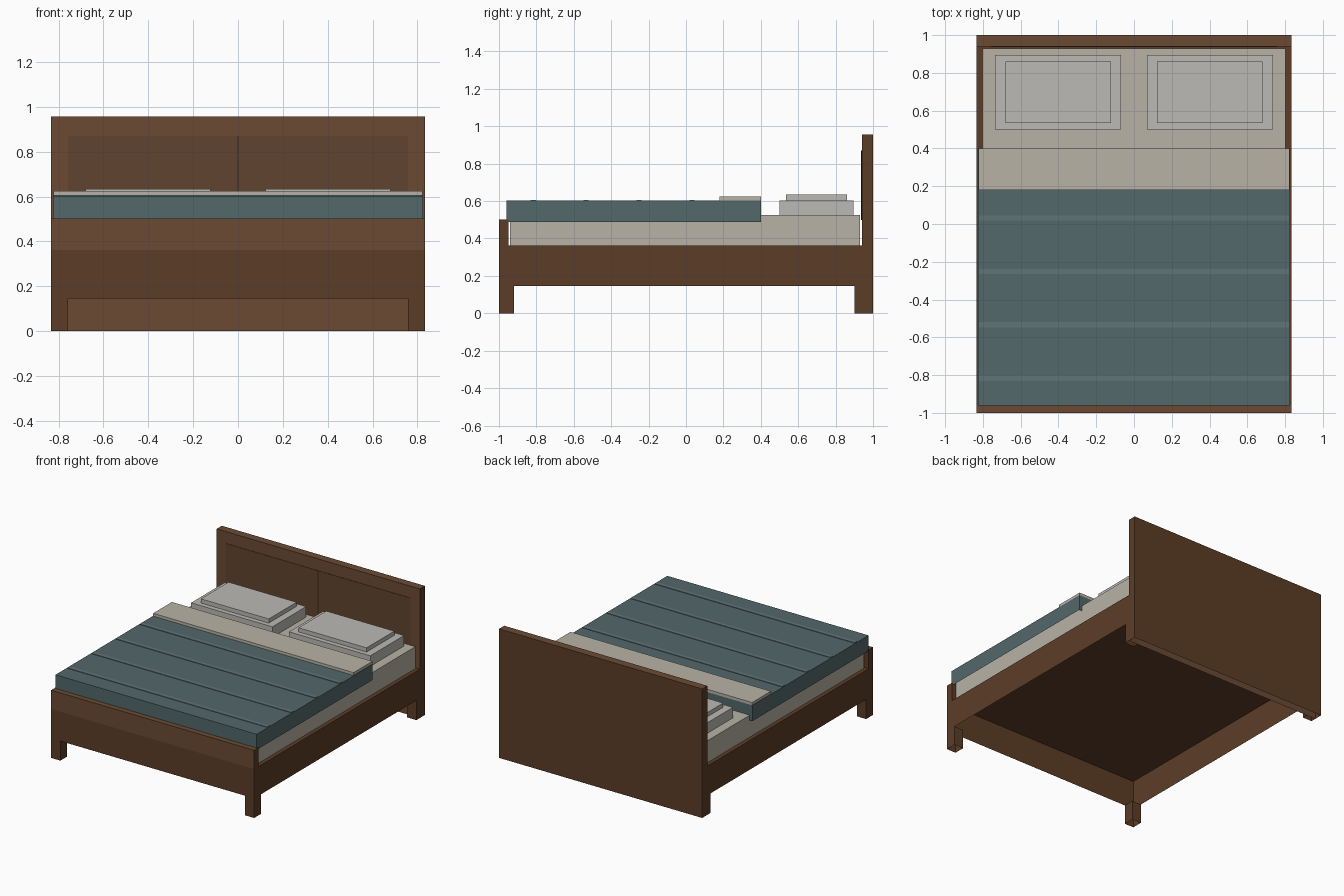
import bpy
import bmesh

if "Cube" in bpy.data.objects:
    bpy.data.objects.remove(bpy.data.objects["Cube"])


def material(name, r, g, b):
    m = bpy.data.materials.new(name)
    m.diffuse_color = (r, g, b, 1)
    m.use_nodes = True
    m.node_tree.nodes["Principled BSDF"].inputs["Base Color"].default_value = m.diffuse_color
    return m


dark_wood = material("dark_wood", 0.108, 0.047, 0.020)
wood = material("wood", 0.145, 0.068, 0.034)
panel_wood = material("panel_wood", 0.115, 0.056, 0.029)
groove_wood = material("groove_wood", 0.04, 0.02, 0.01)
linen = material("linen", 0.48, 0.45, 0.38)
pillow_cloth = material("pillow_cloth", 0.50, 0.49, 0.46)
blanket_cloth = material("blanket_cloth", 0.088, 0.140, 0.146)
seam_cloth = material("seam_cloth", 0.12, 0.175, 0.18)


def box(name, x, y, z, mat, side_mat=None):
    """Open-bottomed box spanning the (min, max) ranges.
    side_mat, if given, colours every face but the front and top."""
    bm = bmesh.new()
    bmesh.ops.create_cube(bm, size=1)
    for v in bm.verts:
        v.co = [(a + b) / 2 + c * (b - a) for (a, b), c in zip((x, y, z), v.co)]
    bm.normal_update()
    bottom = [f for f in bm.faces if f.normal.z < -0.5]
    bmesh.ops.delete(bm, geom=bottom, context='FACES_ONLY')
    for f in bm.faces:
        if side_mat and not (f.normal.y < -0.5 or f.normal.z > 0.5):
            f.material_index = 1
    mesh = bpy.data.meshes.new(name)
    bm.to_mesh(mesh)
    bm.free()
    mesh.materials.append(mat)
    if side_mat:
        mesh.materials.append(side_mat)
    ob = bpy.data.objects.new(name, mesh)
    bpy.context.collection.objects.link(ob)
    return ob


def pair(name, x, y, z, mat):
    """The same box on both sides of x = 0."""
    box(name + "_right", x, y, z, mat)
    box(name + "_left", (-x[1], -x[0]), y, z, mat)


W = 0.833

# Headboard with a shallow panel and a centre groove
box("headboard", (-W, W), (0.94, 1.0), (0, 0.957), wood, dark_wood)
box("headboard_panel", (-0.757, 0.757), (0.937, 0.941), (0.50, 0.87), panel_wood)
box("headboard_groove", (-0.003, 0.003), (0.936, 0.941), (0.50, 0.87), groove_wood)

# Hollow frame, footboard and legs
box("frame", (-W, W), (-1.0, 0.94), (0.145, 0.362), dark_wood)
box("footboard", (-W, W), (-1.0, -0.95), (0.362, 0.502), wood, dark_wood)
pair("front_leg", (0.757, W), (-1.0, -0.92), (0, 0.145), dark_wood)
pair("rear_leg", (0.757, W), (0.90, 0.94), (0, 0.145), dark_wood)

# Bedding
box("mattress", (-0.803, 0.803), (-0.94, 0.93), (0.362, 0.525), linen)
box("blanket", (-0.825, 0.825), (-0.96, 0.40), (0.487, 0.603), blanket_cloth)
box("folded_sheet", (-0.822, 0.822), (0.18, 0.40), (0.603, 0.624), linen)
for i in range(4):
    y = -0.817 + i * 0.283
    box(f"blanket_seam_{i + 1}", (-0.82, 0.82), (y - 0.014, y + 0.014),
        (0.603, 0.607), seam_cloth)

# Stepped pillows
pair("pillow_base", (0.068, 0.735), (0.50, 0.895), (0.525, 0.603), pillow_cloth)
pair("pillow_top", (0.122, 0.68), (0.535, 0.86), (0.603, 0.634), pillow_cloth)
